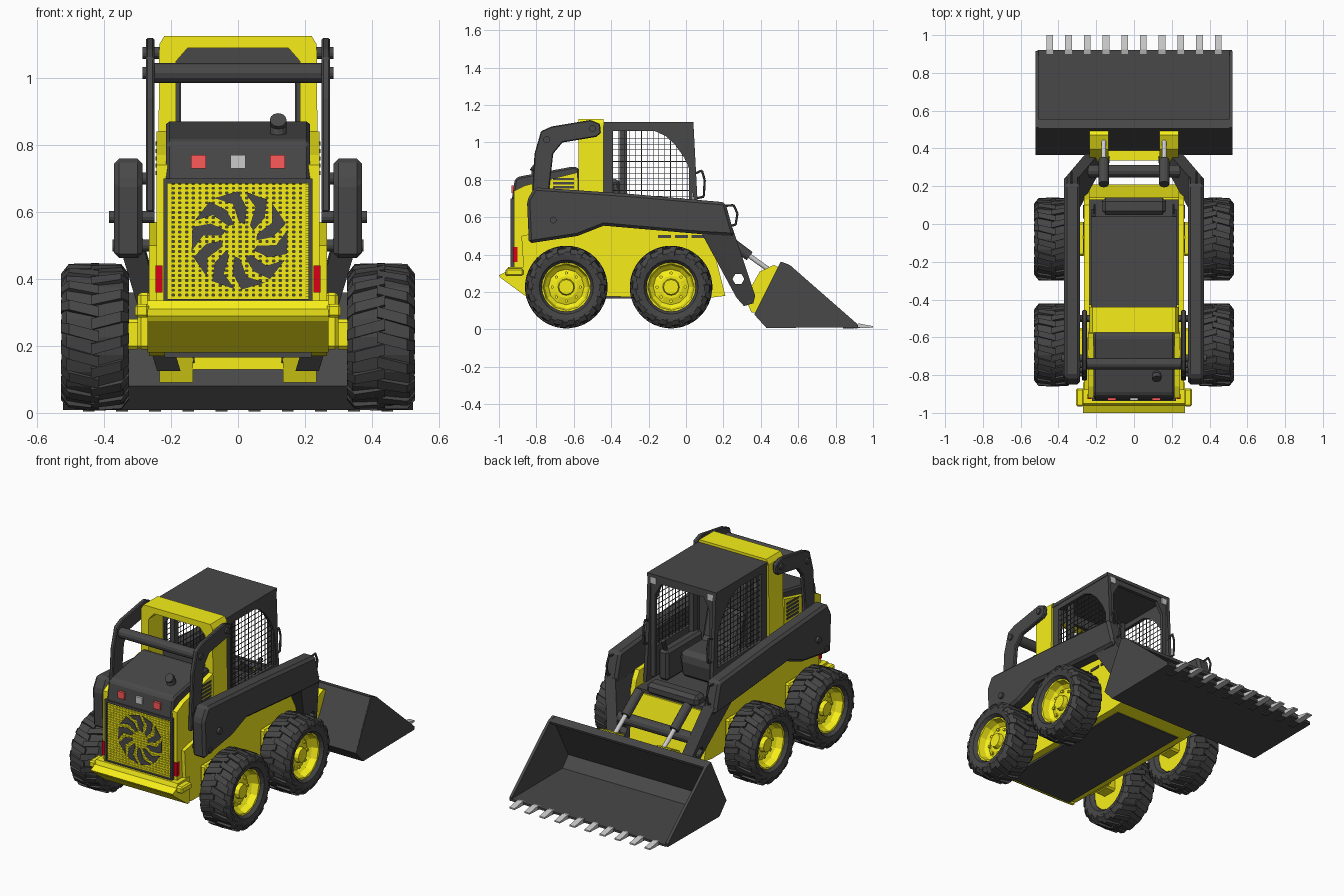
import bpy, bmesh, math
from mathutils import Vector, Matrix

if "Cube" in bpy.data.objects:
    bpy.data.objects.remove(bpy.data.objects["Cube"])


def material(name, col):
    m = bpy.data.materials.new(name)
    m.diffuse_color = (*col, 1)
    m.use_nodes = True
    m.node_tree.nodes["Principled BSDF"].inputs["Base Color"].default_value = m.diffuse_color
    return m


YEL = material("yellow_paint", (0.93, 0.86, 0.01))
DARK = material("dark_grey", (0.065, 0.065, 0.065))
RUB = material("rubber", (0.06, 0.06, 0.06))
RED = material("red_lamp", (1.0, 0.1, 0.1))
TAIL = material("dark_red_lamp", (0.7, 0.0, 0.01))


def add(name, bm, mat=None, mirror=False, bevel=0):
    bmesh.ops.recalc_face_normals(bm, faces=bm.faces)
    me = bpy.data.meshes.new(name)
    bm.to_mesh(me)
    bm.free()
    if mat:
        me.materials.append(mat)
    ob = bpy.data.objects.new(name, me)
    bpy.context.collection.objects.link(ob)
    if bevel:
        b = ob.modifiers.new("bevel", 'BEVEL')
        b.width, b.segments, b.limit_method = bevel, 1, 'ANGLE'
    if mirror:
        ob.modifiers.new("mirror", 'MIRROR')
    return ob


def plate(name, outlines, lo, hi, mat=None, mirror=False, bevel=0, axis='x'):
    """Outlines (first solid, others holes or islands) extruded from lo to hi along an axis."""
    put = (lambda a, b: (lo, a, b)) if axis == 'x' else (lambda a, b: (a, lo, b))
    bm = bmesh.new()
    for o in outlines:
        vs = [bm.verts.new(put(*p)) for p in o]
        if len(outlines) == 1:
            bm.faces.new(vs)
        else:
            for i, v in enumerate(vs):
                bm.edges.new((vs[i - 1], v))
    if len(outlines) > 1:
        bmesh.ops.triangle_fill(bm, edges=bm.edges[:], use_beauty=True)
    new = bmesh.ops.extrude_face_region(bm, geom=bm.faces[:])['geom']
    d = hi - lo
    bmesh.ops.translate(bm, verts=[v for v in new if isinstance(v, bmesh.types.BMVert)],
                        vec=(d, 0, 0) if axis == 'x' else (0, d, 0))
    return add(name, bm, mat, mirror, bevel)


def boxes(name, items, mat=None, mirror=False, bevel=0):
    """Each item is x0, x1, y0, y1, z0, z1."""
    bm = bmesh.new()
    for x0, x1, y0, y1, z0, z1 in items:
        bmesh.ops.create_cube(bm, size=1, matrix=Matrix.Translation(((x0+x1)/2, (y0+y1)/2, (z0+z1)/2))
                              @ Matrix.Diagonal((x1-x0, y1-y0, z1-z0, 1)))
    return add(name, bm, mat, mirror, bevel)


def rods(name, paths, r, mat=None, mirror=False, seg=12):
    bm = bmesh.new()
    for pts in paths:
        for p, q in zip(pts, pts[1:]):
            p, q = Vector(p), Vector(q)
            rot = (q - p).to_track_quat('Z', 'Y').to_matrix().to_4x4()
            bmesh.ops.create_cone(bm, cap_ends=True, segments=seg, radius1=r, radius2=r,
                                  depth=(q - p).length, matrix=Matrix.Translation((p + q) / 2) @ rot)
    return add(name, bm, mat, mirror)


def polar(x, r, a):
    return (x, r * math.cos(a), r * math.sin(a))


def lathe(name, prof, seg, mat):
    bm = bmesh.new()
    rings = [[bm.verts.new(polar(x, r, math.tau * i / seg)) for x, r in prof] for i in range(seg)]
    for i in range(seg):
        a, b = rings[i - 1], rings[i]
        for j in range(len(prof) - 1):
            bm.faces.new((a[j], a[j + 1], b[j + 1], b[j]))
    bmesh.ops.remove_doubles(bm, verts=bm.verts, dist=1e-5)
    return add(name, bm, mat)


# Wheel: tyre, staggered tread lugs, dished rim and bolts
half = [(0.07, 0.128), (0.093, 0.145), (0.1, 0.18), (0.085, 0.206)]
tyre = lathe("tyre", [(-x, r) for x, r in half] + [(0, 0.212)] + half[::-1], 24, RUB)
bm = bmesh.new()
for k in range(36):
    s, a0 = (1, -1)[k % 2], math.tau * k / 36
    secs = []
    for x, top, bot, da in ((-0.012, 0.221, 0.2, 0), (0.078, 0.218, 0.19, 0.11), (0.102, 0.188, 0.17, 0.15)):
        secs.append([bm.verts.new(polar(s * x, r, a0 + da + w)) for r, w in
                     ((bot, -0.09), (top, -0.075), (top, 0.075), (bot, 0.09))])
    for p, q in zip(secs, secs[1:]):
        for j in range(4):
            bm.faces.new((p[j - 1], p[j], q[j], q[j - 1]))
    bm.faces.new(secs[0])
    bm.faces.new(secs[-1])
lugs = add("tyre_lugs", bm, RUB)
rim = lathe("wheel_rim", [(-0.07, 0), (-0.07, 0.13), (0.075, 0.136), (0.072, 0.125), (0.035, 0.115), (0.018, 0.095),
                          (0.03, 0.06), (0.03, 0.045), (0.055, 0.04), (0.055, 0)], 12, YEL)
bolts = rods("wheel_bolts", [[polar(0.015, 0.075, k * math.tau / 8), polar(0.036, 0.075, k * math.tau / 8)]
                             for k in range(8)], 0.009, YEL, seg=6)
for part in (tyre, lugs, rim, bolts):
    for i, (x, y) in enumerate(((0.427, -0.64), (0.427, -0.08), (-0.427, -0.64), (-0.427, -0.08))):
        ob = part if i == 0 else part.copy()
        if i:
            bpy.context.collection.objects.link(ob)
        ob.location = (x, y, 0.227)
        ob.rotation_euler.z = 0 if x > 0 else math.pi

# Chassis, side plates, axles, belly plate, rear bumper
plate("chassis", [[(-.88, .2), (-.9, .5), (-.45, .5), (-.45, .44), (.14, .44), (.21, .18), (.13, .17), (-.82, .18)]],
      -.24, .24, YEL)
plate("chassis_side", [[(-.86, .2), (-.88, .5), (-.55, .57), (.1, .55), (.13, .5), (.21, .18), (.13, .17), (-.82, .18)]],
      .235, .265, YEL, True)
boxes("axle_housing", [(.26, .30, y - .09, y + .09, .19, .36) for y in (-.64, -.08)]
      + [(.29, .37, y - .05, y + .05, .19, .28) for y in (-.64, -.08)], YEL, True, .01)
boxes("belly_plate", [(-.22, .22, -.83, .12, .165, .183)], DARK)
plate("rear_bumper", [[(-.84, .335), (-.95, .335), (-.96, .31), (-1.0, .29), (-.99, .275), (-.86, .18), (-.84, .18)]],
      -.27, .27, YEL)
boxes("bumper_ends", [(.265, .308, -.965, -.87, .285, .325)], YEL, True, .008)
boxes("side_vents", [(.264, .27, -.15 + .09 * i, -.08 + .09 * i, .49, .505) for i in range(3)], DARK, True)

# Engine compartment: core, yellow sides, hood, vents, grille and fan
boxes("engine_core", [(-.21, .21, -.9, -.58, .34, .72)], DARK)
plate("engine_side", [[(-.92, .33), (-.92, .74), (-.86, .77), (-.58, .84), (-.56, .34)]], .2, .243, YEL, True)
plate("hood", [[(-.932, .69), (-.915, .805), (-.89, .818), (-.6, .872), (-.57, .86), (-.57, .69)]],
      -.215, .215, DARK, bevel=.01)
boxes("hood_vents", [(.242, .247, -.71, -.6, .71 + .022 * i, .722 + .022 * i) for i in range(5)], DARK, True)
boxes("grille_bars", [(-.21 + .02 * i, -.197 + .02 * i, -.922, -.912, .34, .69) for i in range(21)]
      + [(-.21, .21, -.925, -.914, .34 + .0145 * i, .349 + .0145 * i) for i in range(24)], YEL)
F = .938
boxes("grille_frame", [(-.222, -.21, -F, -.9, .33, .7), (.21, .222, -F, -.9, .33, .7),
                       (-.222, .222, -F, -.9, .325, .34), (-.222, .222, -F, -.9, .685, .7)], DARK)
blades = []
for k in range(10):
    a = k * math.tau / 10
    blades.append([(.005 + r * math.cos(a + d), .515 + r * math.sin(a + d)) for r, d in
                   ((.05, 0), (.1, .1), (.147, .35), (.147, .85), (.11, .5), (.055, .35))])
plate("fan_blades", blades, -.929, -.926, DARK, axis='y')
boxes("tail_light", [(.226, .246, -.926, -.9, .36, .44)], TAIL, True)
boxes("hood_lamp", [(.095, .14, -.934, -.9, .73, .77)], RED, True)
boxes("hood_latch", [(-.022, .022, -.934, -.9, .73, .77)])
rods("exhaust_pipe", [[(.12, -.8, .8), (.12, -.8, .86), (.12, -.82, .875)]], .025, DARK)

# Yellow rear arch
plate("rear_arch", [[(-.24, .5), (-.235, 1.1), (-.22, 1.125), (.22, 1.125), (.235, 1.1), (.24, .5),
                     (.185, .5), (.185, 1.05), (.15, 1.09), (-.15, 1.09), (-.185, 1.05), (-.185, .5)]],
      -.575, -.44, YEL, axis='y')

# Cab: side panels with wire mesh windows, roof, front frame, back panel
window = [(-.39, .66), (-.39, 1.06), (-.165, 1.06), (-.11, 1.035), (-.06, .99), (-.01, .92), (.02, .855), (.04, .7), (.035, .66)]
plate("cab_side", [[(-.44, .48), (-.44, 1.1), (.04, 1.1), (.062, .68), (.08, .48)], window], .205, .225, DARK, True)


def spans(poly, c, ax):
    """Extent of a polygon along the other axis where coordinate ax equals c."""
    hit = []
    for p, q in zip(poly, poly[1:] + poly[:1]):
        if (p[ax] - c) * (q[ax] - c) < 0:
            t = (c - p[ax]) / (q[ax] - p[ax])
            hit.append(p[1 - ax] + t * (q[1 - ax] - p[1 - ax]))
    return min(hit), max(hit)


wires = []
for i in range(13):
    y, z = -.362 + .031 * i, .681 + .031 * i
    a, b = spans(window, y, 0)
    wires.append((.212, .215, y - .0015, y + .0015, a, b))
    if z < 1.05:
        a, b = spans(window, z, 1)
        wires.append((.212, .215, a, b, z - .0015, z + .0015))
boxes("window_mesh", wires, DARK, True)
boxes("cab_rear_post", [(.17, .2, -.355, -.315, .46, 1.09)], DARK, True)
boxes("cab_roof", [(-.228, .228, -.44, .04, 1.09, 1.11)], DARK)
plate("cab_front_frame", [[(-.222, .5), (-.222, 1.1), (.222, 1.1), (.222, .5), (.18, .5), (.18, .99), (.14, 1.06),
                           (-.14, 1.06), (-.18, .99), (-.18, .5)]], .015, .035, DARK, axis='y')
plate("cab_back", [[(-.222, .44), (-.222, 1.1), (.222, 1.1), (.222, .44)],
                   [(-.175, .86), (-.175, .98), (-.14, 1.03), (.14, 1.03), (.175, .98), (.175, .86)]],
      -.44, -.42, DARK, axis='y')
boxes("work_light", [(.17, .205, .03, .04, 1.055, 1.09)], None, True)
rods("cab_handle", [[(.21, .04, .83), (.21, .085, .85), (.21, .1, .8), (.21, .095, .71), (.21, .05, .7)]], .006, DARK, True, 6)

# Cab interior: floor, sill, seat, consoles, levers
boxes("cab_floor", [(-.235, .235, -.43, .13, .43, .46)], DARK)
boxes("door_sill", [(-.17, .17, .05, .14, .44, .51)], DARK, bevel=.02)
plate("seat", [[(-.38, .46), (-.41, .8), (-.36, .81), (-.31, .62), (-.12, .62), (-.1, .58), (-.12, .46)]],
      -.12, .12, DARK, bevel=.02)
boxes("armrest_console", [(.135, .2, -.36, -.02, .46, .64)], DARK, True, .015)
rods("control_lever", [[(.165, -.05, .62), (.165, -.02, .7)]], .012, DARK, True, 8)

# Lift arms, rear links and cross tubes
plate("lift_arm", [[(-.85, .69), (-.81, .76), (-.3, .725), (.21, .68), (.26, .5), (.08, .51), (-.44, .555),
                    (-.58, .5), (-.84, .46)]], .285, .37, DARK, True, .015)
leg = plate("arm_leg", [[(.08, .52), (.25, .54), (.37, .18), (.36, .14), (.31, .125), (.27, .17)],
                        [(.28 + .032 * math.cos(k * math.pi / 3), .27 + .032 * math.sin(k * math.pi / 3)) for k in range(6)]],
            .29, .36, DARK, True)
for v in leg.data.vertices:
    v.co.x -= max(0, .52 - v.co.z) * .3
plate("rear_link", [[(-.83, .6), (-.81, .94), (-.775, 1.06), (-.72, 1.085), (-.51, 1.12), (-.46, 1.1), (-.455, 1.05),
                     (-.48, 1.03), (-.66, 1.0), (-.71, .94), (-.73, .76), (-.72, .6)]], .25, .275, DARK, True, .005)
rods("link_cross_tube", [[(-.27, -.74, 1.015), (.27, -.74, 1.015)]], .03, DARK)
rods("pivot_pins", [[(.23, -.5, 1.075), (.285, -.5, 1.075)], [(.24, -.745, 1.015), (.285, -.745, 1.015)],
                    [(.25, -.71, .585), (.385, -.71, .585)], [(.25, -.79, .5), (.375, -.79, .5)],
                    [(.25, -.77, .7), (.3, -.77, .7)]], .018, DARK, True)
rods("leg_cross_tube", [[(-.25, .28, .34), (.25, .28, .34)]], .033, DARK)
rods("arm_handle", [[(.33, .2, .66), (.33, .255, .665), (.33, .275, .62), (.33, .265, .56), (.33, .22, .55)]], .006, DARK, True, 6)

# Tilt cylinders and yellow bucket coupler
rods("tilt_cylinder", [[(.16, .21, .49), (.16, .34, .392)]], .027, DARK, True)
rods("tilt_piston", [[(.16, .33, .4), (.16, .45, .315)]], .013, None, True)
plate("coupler_plate", [[(.35, .09), (.315, .17), (.395, .31), (.47, .345), (.5, .33), (.38, .09)]], .135, .235, YEL, True)
boxes("coupler_bar", [(-.14, .14, .335, .39, .13, .17)], YEL)
rods("coupler_pin", [[(.13, .34, .165), (.25, .34, .165)]], .018, DARK, True)

# Bucket: bent shell, side walls, ten teeth
plate("bucket_shell", [[(.92, .012), (.43, .008), (.365, .08), (.505, .36), (.555, .345), (.55, .33), (.52, .335), (.385, .085),
                        (.44, .025), (.92, .024)]], -.512, .518, DARK)
plate("bucket_side", [[(.915, .012), (.43, .008), (.365, .08), (.51, .362), (.555, .345), (.915, .03)]],
      .505, .522, DARK, True)
for nm, prof, mat in (("tooth_shanks", [(.84, .014), (.93, .014), (.93, .008), (.84, .004)], DARK),
                      ("tooth_tips", [(.9, .024), (.925, .032), (1.0, .018), (1.0, .01), (.9, .006)], None)):
    t = plate(nm, [prof], -.463, -.428, mat)
    arr = t.modifiers.new("array", 'ARRAY')
    arr.count, arr.use_relative_offset, arr.use_constant_offset = 10, False, True
    arr.constant_offset_displace = (.099, 0, 0)
